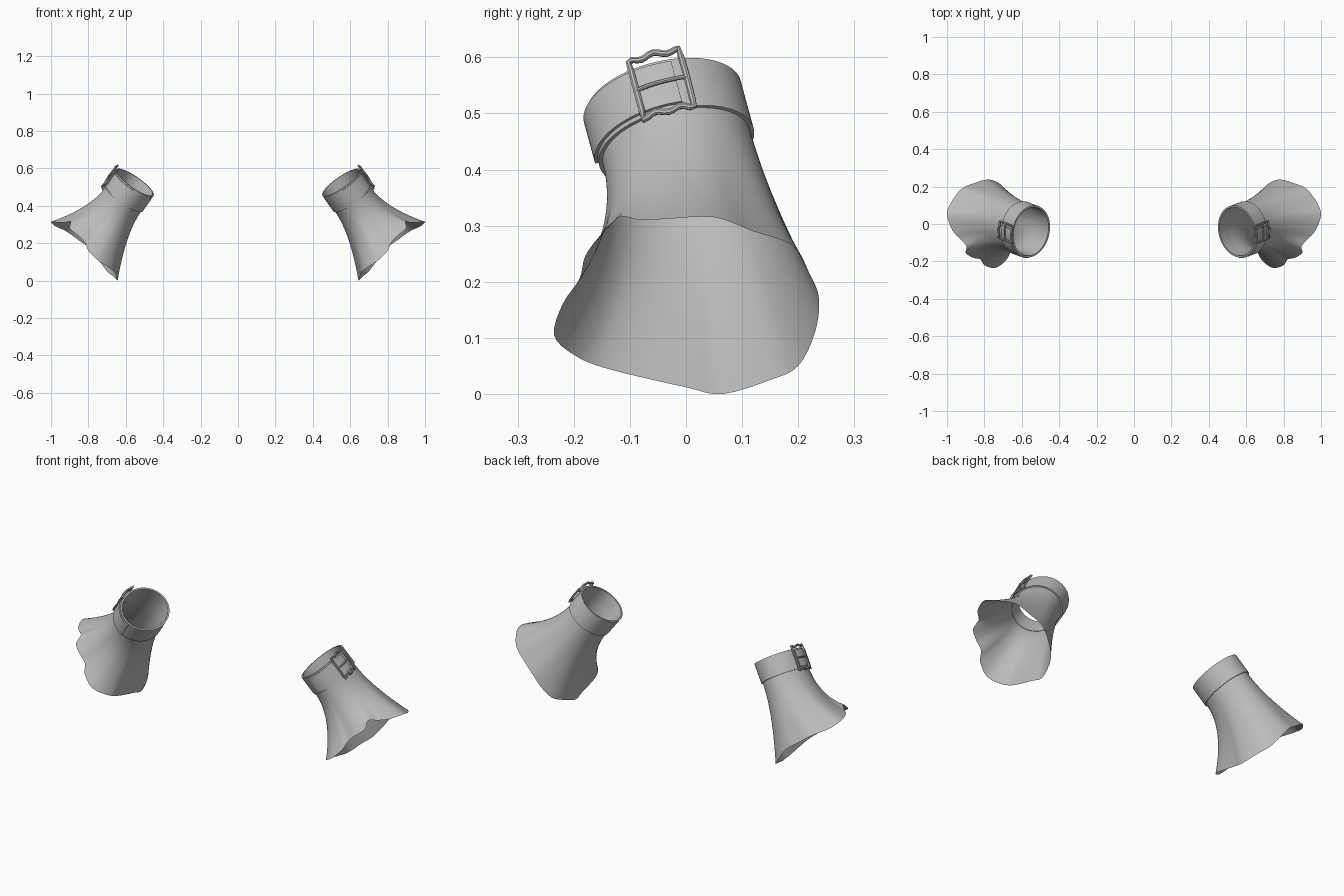
import bpy, math
from mathutils import Vector

if "Cube" in bpy.data.objects:
    bpy.data.objects.remove(bpy.data.objects["Cube"])

# Colour
grey = bpy.data.materials.new("grey")
grey.diffuse_color = (0.5, 0.5, 0.5, 1)
grey.use_nodes = True
grey.node_tree.nodes["Principled BSDF"].inputs["Base Color"].default_value = grey.diffuse_color

# Cuff frame: DOWN runs along the sleeve, U points outward, V points backward
DOWN = Vector((0.57, 0.22, -0.81)).normalized()
U = Vector((0.82, 0, 0.577)).normalized()
V = U.cross(DOWN).normalized()
if V.y < 0:
    V = -V
BASE = Vector((0.61, -0.017, 0.44))     # centre of the strap's lower edge
RU, RV, WIDTH = 0.122, 0.142, 0.106     # strap radii and width


def on_strap(angle, h, off=0.0):
    """Point on the strap: angle around, h up the wrist, off outward."""
    return (BASE - DOWN * h + U * math.cos(angle) * (RU + off)
            + V * math.sin(angle) * (RV + off))


def finish(obj):
    """Mirror to the other wrist and shade smooth."""
    obj.data.materials.clear()
    obj.data.materials.append(grey)
    mod = obj.modifiers.new("other_side", 'MIRROR')
    mod.use_mirror_merge = False
    bpy.ops.object.select_all(action='DESELECT')
    bpy.context.view_layer.objects.active = obj
    obj.select_set(True)
    bpy.ops.object.shade_smooth_by_angle(angle=math.radians(40))


def sheet(name, rows, close_u=True, close_v=False, caps=False):
    """Grid mesh through rows of points."""
    n, m = len(rows), len(rows[0])
    verts = [p for row in rows for p in row]
    faces = []
    for i in range(n if close_v else n - 1):
        for j in range(m if close_u else m - 1):
            a, b = i, (i + 1) % n
            k = (j + 1) % m
            faces.append((a * m + j, a * m + k, b * m + k, b * m + j))
    if caps:
        faces += [tuple(range(m)), tuple(range((n - 1) * m, n * m))]
    me = bpy.data.meshes.new(name)
    me.from_pydata(verts, [], faces)
    obj = bpy.data.objects.new(name, me)
    bpy.context.collection.objects.link(obj)
    bpy.context.view_layer.objects.active = obj
    obj.select_set(True)
    bpy.ops.object.mode_set(mode='EDIT')
    bpy.ops.mesh.select_all(action='SELECT')
    bpy.ops.mesh.normals_make_consistent(inside=False)
    bpy.ops.object.mode_set(mode='OBJECT')
    finish(obj)
    return obj


def band(name, a0, a1, h0, h1, r0, r1, steps=64, closed=False):
    """Flat strap bent round the wrist."""
    rows = []
    for i in range(steps if closed else steps + 1):
        a = a0 + (a1 - a0) * i / steps
        rows.append([on_strap(a, h0, r0), on_strap(a, h1, r0),
                     on_strap(a, h1, r1), on_strap(a, h0, r1)])
    return sheet(name, rows, close_v=closed, caps=not closed)


def tube(name, pts, radius, cyclic=False):
    """Round bar through points."""
    cu = bpy.data.curves.new(name, 'CURVE')
    cu.dimensions = '3D'
    cu.bevel_depth = radius
    cu.bevel_resolution = 2
    cu.use_fill_caps = True
    sp = cu.splines.new('POLY')
    sp.points.add(len(pts) - 1)
    for q, p in zip(sp.points, pts):
        q.co = (*p, 1)
    sp.use_cyclic_u = cyclic
    obj = bpy.data.objects.new(name, cu)
    bpy.context.collection.objects.link(obj)
    bpy.ops.object.select_all(action='DESELECT')
    bpy.context.view_layer.objects.active = obj
    obj.select_set(True)
    bpy.ops.object.convert(target='MESH')
    finish(bpy.context.view_layer.objects.active)


# Wavy hem of the flared cuff
hem = [Vector(p) for p in (
    (1.0, 0.05, 0.315), (0.97, -0.035, 0.312), (0.93, -0.08, 0.31),
    (0.895, -0.12, 0.315), (0.90, -0.155, 0.28), (0.86, -0.18, 0.245),
    (0.82, -0.19, 0.205), (0.80, -0.22, 0.16), (0.745, -0.235, 0.105),
    (0.69, -0.2, 0.07), (0.66, -0.14, 0.045), (0.65, 0, 0.012),
    (0.645, 0.065, 0), (0.67, 0.15, 0.025), (0.70, 0.2, 0.05),
    (0.745, 0.23, 0.11), (0.79, 0.237, 0.17), (0.85, 0.22, 0.215),
    (0.92, 0.19, 0.265), (0.975, 0.12, 0.29))]


def smooth_loop(pts, sub):
    """Closed smooth curve through points."""
    out, n = [], len(pts)
    for i in range(n):
        a, b, c, d = (pts[(i + k) % n] for k in (-1, 0, 1, 2))
        for s in range(sub):
            t = s / sub
            out.append(0.5 * (2 * b + (c - a) * t + (2 * a - 5 * b + 4 * c - d) * t * t
                              + (3 * b - a - 3 * c + d) * t ** 3))
    return out


hem_loop = smooth_loop(hem, 4)
hem_mid = sum(hem, Vector()) / len(hem)
angles = [math.atan2((p - hem_mid).dot(V), (p - hem_mid).dot(U)) for p in hem_loop]

# Flared cuff: upright under the strap, then curving out to the hem
rows = [[on_strap(a, h, -0.010) for a in angles] for h in (0.085, 0.045)]
for i in range(15):
    t = i / 14
    row = []
    for a, end in zip(angles, hem_loop):
        start = on_strap(a, 0, -0.007)
        ctrl = start + DOWN * 0.15
        row.append(start * (1 - t) ** 2 + ctrl * 2 * t * (1 - t) + end * t * t)
    rows.append(row)
sheet("flared_cuff", rows)

# Wrist strap, and its loose end passing through the buckle
band("wrist_strap", 0, 2 * math.pi, 0, WIDTH, -0.009, 0.0, closed=True)
band("strap_end", -1.7, 0.08, 0.008, WIDTH - 0.008, 0.0, 0.006, steps=24)

# Buckle frame with a slightly wavy outline
A0, A1, H0, H1 = -0.42, 0.2, -0.008, WIDTH + 0.010
frame = []
for i in range(12):
    t = i / 12
    frame.append(on_strap(A0 + (A1 - A0) * t, H0 - 0.004 * math.cos(t * 4 * math.pi), 0.010))
for i in range(8):
    frame.append(on_strap(A1, H0 + (H1 - H0) * i / 8, 0.010 + 0.004 * math.sin(math.pi * i / 8)))
for i in range(12):
    t = 1 - i / 12
    frame.append(on_strap(A0 + (A1 - A0) * t, H1 + 0.004 * math.cos(t * 4 * math.pi), 0.010))
for i in range(8):
    frame.append(on_strap(A0, H1 + (H0 - H1) * i / 8, 0.008))
tube("buckle_frame", frame, 0.006, cyclic=True)

# Buckle prong
tube("buckle_prong", [on_strap(A0 + (A1 - A0) * i / 8, WIDTH / 2,
                               0.010 + 0.006 * i / 8) for i in range(9)], 0.004)
